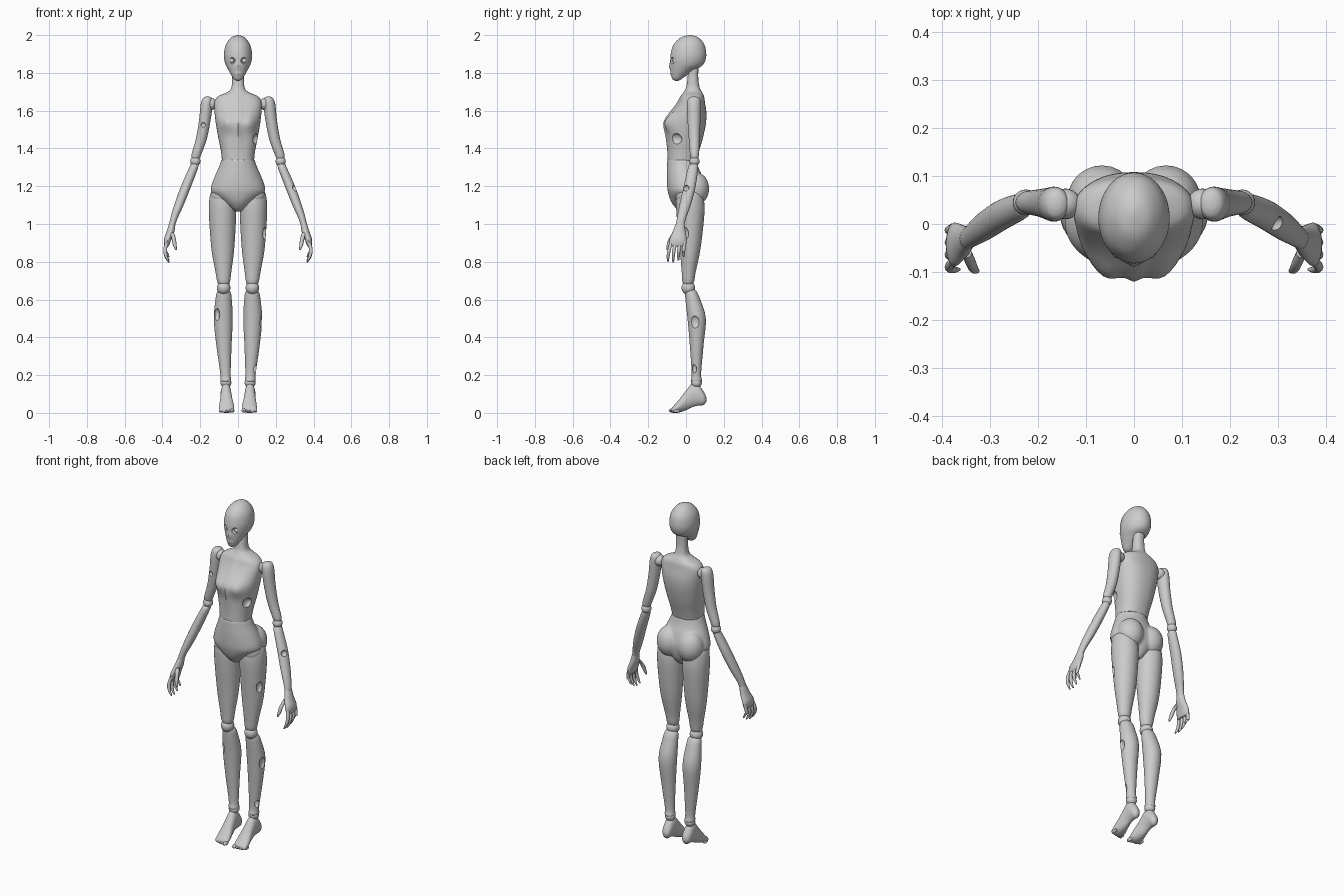
import bpy, bmesh, math
from mathutils import Vector, Matrix

if "Cube" in bpy.data.objects:
    bpy.data.objects.remove(bpy.data.objects["Cube"])

grey = bpy.data.materials.new("plain_grey")
grey.diffuse_color = (0.6, 0.6, 0.6, 1)
grey.use_nodes = True
grey.node_tree.nodes["Principled BSDF"].inputs["Base Color"].default_value = grey.diffuse_color


def finish(bm, name, mirror=False):
    """Turn a bmesh into a smooth grey object, optionally copied to the other side."""
    if mirror:
        dup = bmesh.ops.duplicate(bm, geom=bm.verts[:] + bm.edges[:] + bm.faces[:])["geom"]
        for v in dup:
            if isinstance(v, bmesh.types.BMVert):
                v.co.x *= -1
    bmesh.ops.recalc_face_normals(bm, faces=bm.faces[:])
    me = bpy.data.meshes.new(name)
    bm.to_mesh(me)
    bm.free()
    me.materials.append(grey)
    ob = bpy.data.objects.new(name, me)
    bpy.context.collection.objects.link(ob)
    smooth(ob)
    return ob


def smooth(ob):
    bpy.ops.object.select_all(action='DESELECT')
    bpy.context.view_layer.objects.active = ob
    ob.select_set(True)
    bpy.ops.object.shade_smooth_by_angle(angle=math.radians(42))


def apply_mods(ob):
    dg = bpy.context.evaluated_depsgraph_get()
    old = ob.data
    ob.data = bpy.data.meshes.new_from_object(ob.evaluated_get(dg))
    ob.modifiers.clear()
    bpy.data.meshes.remove(old)
    smooth(ob)


def catmull(p, steps):
    """Smooth curve through tuples of numbers."""
    out = []
    for i in range(len(p) - 1):
        a, b, c, d = p[max(i - 1, 0)], p[i], p[i + 1], p[min(i + 2, len(p) - 1)]
        for s in range(steps):
            t = s / steps
            out.append([0.5 * (2*q + (r - o)*t + (2*o - 5*q + 4*r - e)*t*t + (3*q - o - 3*r + e)*t**3)
                        for o, q, r, e in zip(a, b, c, d)])
    return out + [list(p[-1])]


def loft(bm, secs, power=2.0, steps=4, n=28, along_y=False):
    """Skin through oval sections, each (low a, high a, low b, high b, height)."""
    rings = []
    for a0, a1, b0, b1, h in catmull(secs, steps):
        ring = []
        for k in range(n):
            t = 2 * math.pi * k / n
            c, s = math.cos(t), math.sin(t)
            a = (a0 + a1)/2 + (a1 - a0)/2 * math.copysign(abs(c)**(2/power), c)
            b = (b0 + b1)/2 + (b1 - b0)/2 * math.copysign(abs(s)**(2/power), s)
            ring.append(bm.verts.new((a, h, b) if along_y else (a, b, h)))
        rings.append(ring)
    for r, q in zip(rings, rings[1:]):
        for k in range(n):
            bm.faces.new((r[k], r[(k+1) % n], q[(k+1) % n], q[k]))
    bm.faces.new(rings[0])
    bm.faces.new(rings[-1])


def ball(bm, pos, rad, seg=24):
    rad = rad if isinstance(rad, tuple) else (rad,) * 3
    bmesh.ops.create_uvsphere(bm, u_segments=seg, v_segments=seg // 2, radius=1,
                              matrix=Matrix.Translation(pos) @ Matrix.Diagonal((*rad, 1)))


def part(name, secs, mirror=True, **kw):
    bm = bmesh.new()
    loft(bm, secs, **kw)
    return finish(bm, name, mirror)


def joint(name, pos, rad):
    bm = bmesh.new()
    ball(bm, pos, rad)
    return finish(bm, name, True)


def gouge(ob, spots):
    """Cut hollow pits out of a part."""
    bm = bmesh.new()
    for pos, rad in spots:
        ball(bm, pos, rad, 20)
    cutter = finish(bm, "cutter")
    cutter.hide_render = True
    m = ob.modifiers.new("pits", 'BOOLEAN')
    m.operation, m.object, m.solver = 'DIFFERENCE', cutter, 'EXACT'
    apply_mods(ob)
    bpy.data.objects.remove(cutter)


def bump(ob, spots):
    """Push the surface along y with soft rounded swellings: (x, z, width, height, amount)."""
    for v in ob.data.vertices:
        for x, z, w, h, amt in spots:
            if v.co.y * amt > 0:
                v.co.y += amt * math.exp(-((v.co.x - x)/w)**2 - ((v.co.z - z)/h)**2)


def sym(rows):
    """Sections centred on x = 0: (half width, front, back, height)."""
    return [(-w, w, f, b, z) for w, f, b, z in rows]


# head with eye sockets, eyeballs and a small nose
head = part("head", sym([
    (.004, .015, .03, 2.0), (.036, -.028, .066, 1.987), (.064, -.066, .097, 1.95),
    (.074, -.08, .107, 1.905), (.0725, -.083, .104, 1.87), (.064, -.083, .088, 1.84),
    (.052, -.082, .05, 1.817), (.036, -.079, .005, 1.788), (.022, -.071, -.025, 1.766),
    (.006, -.058, -.04, 1.758)]), mirror=False, n=36)
bump(head, [(0, 1.835, .012, .018, -.007), (0, 1.795, .016, .006, -.004)])
gouge(head, [((s*.033, -.077, 1.865), .018) for s in (-1, 1)])
joint("eyeball", (.033, -.057, 1.865), .0145)

# neck and upper body
torso = part("torso", sym([
    (.03, .012, .066, 1.84), (.031, .008, .065, 1.77), (.036, 0, .073, 1.72),
    (.057, -.01, .085, 1.698), (.105, -.025, .095, 1.676), (.125, -.038, .1, 1.645),
    (.124, -.07, .108, 1.59), (.117, -.096, .105, 1.53), (.103, -.097, .088, 1.45),
    (.091, -.096, .07, 1.39), (.085, -.096, .055, 1.335)]), mirror=False, power=2.3, n=48)
bump(torso, [(s*.058, 1.54, .042, .045, -.027) for s in (-1, 1)] + [(0, 1.56, .02, .1, -.01)]
     + [(0, 1.52, .016, .13, -.008)])
gouge(torso, [((.1, -.055, 1.45), (.025, .034, .03))])

# pelvis blended with the seat
bm = bmesh.new()
loft(bm, sym([(.087, -.1, .055, 1.342), (.102, -.101, .066, 1.3), (.122, -.102, .085, 1.255),
              (.142, -.1, .1, 1.2), (.139, -.095, .1, 1.165), (.088, -.08, .09, 1.12),
              (.045, -.055, .07, 1.085), (.02, -.03, .05, 1.067)]), n=40)
for s in (-1, 1):
    ball(bm, (s*.067, .05, 1.187), (.073, .073, .088))
pelvis = finish(bm, "pelvis")
m = pelvis.modifiers.new("blend", 'REMESH')
m.mode, m.voxel_size = 'VOXEL', .006
m = pelvis.modifiers.new("soften", 'SMOOTH')
m.factor, m.iterations = .5, 5
apply_mods(pelvis)

# ball joints
joint("shoulder_joint", (.143, .042, 1.635), .032)
joint("elbow_joint", (.226, .045, 1.332), .027)
joint("hip_joint", (.085, .005, 1.15), .06)
joint("knee_joint", (.076, .012, .662), .036)
joint("ankle_joint", (.064, .055, .16), .029)

# arms
upper_arm = part("upper_arm", [
    (.152, .172, .03, .055, 1.674), (.138, .187, .012, .073, 1.664), (.135, .198, .005, .078, 1.63),
    (.145, .206, .008, .076, 1.55), (.165, .223, .015, .073, 1.45), (.194, .246, .021, .069, 1.37),
    (.203, .245, .026, .064, 1.347)])
gouge(upper_arm, [((-.185, .006, 1.525), .014)])
forearm = part("forearm", [
    (.21, .25, .024, .062, 1.318), (.212, .26, .01, .064, 1.295), (.248, .302, -.012, .051, 1.2),
    (.288, .338, -.035, .025, 1.1), (.32, .358, -.048, 0, 1.03), (.333, .366, -.054, -.01, .99)])
gouge(forearm, [((.3, .0, 1.19), .017)])

# hand with four fingers and a thumb
bm = bmesh.new()
loft(bm, [(.331, .364, -.052, -.008, 1.005), (.337, .378, -.07, -.003, .96),
          (.353, .392, -.087, .003, .92), (.364, .391, -.088, 0, .888),
          (.37, .385, -.08, -.01, .88)], n=20)


def finger(path, r):
    loft(bm, [(x - w, x + w, y - w, y + w, z)
              for (x, y, z), w in zip(path, (r, r, r*.85, r*.4))], n=10)


for i, tip in enumerate((.8, .797, .806, .825)):
    y = -.078 + .0235*i
    yt = y - .017 + .004*i
    finger([(.377, y, .905), (.386, (y + yt)/2 - .003, .86), (.379, yt, tip + .025),
            (.366, yt, tip)], .0095)
finger([(.35, -.06, .955), (.34, -.082, .92), (.334, -.094, .885), (.327, -.098, .862)], .011)
finish(bm, "hand", True)

# legs
thigh = part("thigh", [
    (.05, .12, -.01, .06, 1.185), (.03, .14, -.04, .085, 1.172), (.014, .152, -.052, .095, 1.13),
    (.01, .154, -.05, .097, 1.05), (.02, .141, -.033, .077, .87), (.035, .12, -.023, .052, .75),
    (.042, .11, -.019, .043, .695), (.05, .1, -.01, .034, .678)], n=32)
gouge(thigh, [((.142, -.005, .95), (.015, .02, .032))])
calf = part("calf", [
    (.05, .1, .0, .048, .652), (.038, .112, -.005, .06, .637), (.033, .119, -.003, .076, .6),
    (.028, .128, .008, .105, .5), (.034, .115, .02, .093, .36), (.039, .094, .03, .08, .21),
    (.036, .093, .025, .085, .172), (.045, .084, .035, .075, .16)], n=32)
gouge(calf, [((-.113, .012, .52), (.017, .024, .034)), ((.128, .045, .48), (.014, .026, .034)),
             ((.09, .045, .235), (.015, .012, .024))])

# raised-heel foot with toes
bm = bmesh.new()
loft(bm, [(.055, .072, .06, .082, .108), (.04, .087, .042, .112, .094), (.036, .092, .039, .15, .065),
          (.035, .092, .031, .158, .035), (.03, .094, .014, .118, 0), (.021, .1, .001, .066, -.04),
          (.022, .099, 0, .034, -.068), (.03, .09, .004, .022, -.076)], along_y=True)
for i in range(5):
    r = .0115 if i == 0 else .0085
    ball(bm, (.03 + .0155*i, -.071 + .005*i, r + .001), (r, .021, r), 12)
finish(bm, "foot", True)
